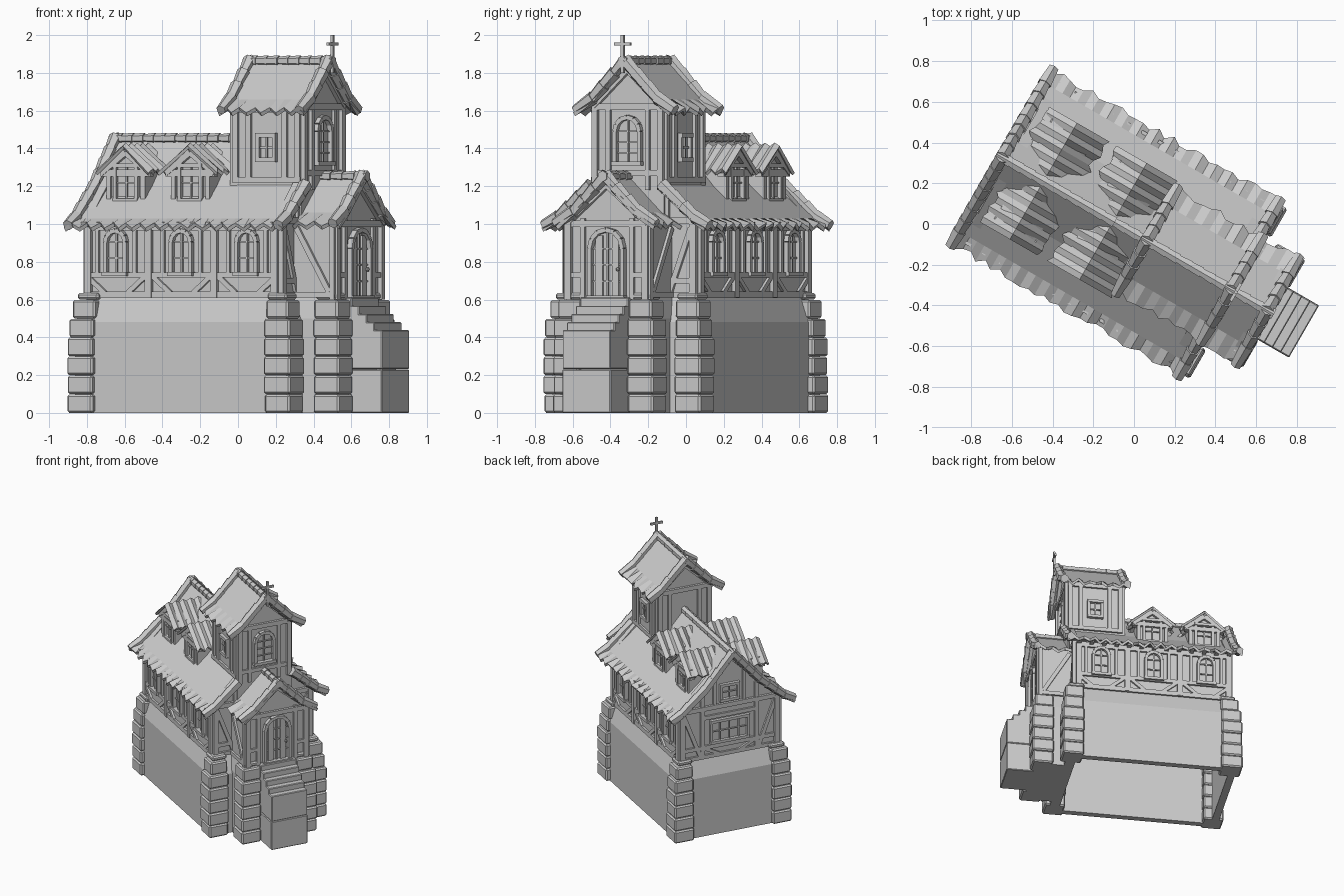
import bpy, bmesh, math, random
from mathutils import Matrix, Vector

random.seed(4)
cube = bpy.data.objects.get("Cube")
if cube:
    bpy.data.objects.remove(cube)

stone_grey = bpy.data.materials.new("plain grey")
stone_grey.use_nodes = True
GREY = (0.6, 0.6, 0.6, 1)
stone_grey.diffuse_color = GREY
stone_grey.node_tree.nodes["Principled BSDF"].inputs["Base Color"].default_value = GREY

T, R = Matrix.Translation, Matrix.Rotation
# The house stands turned on its plot
SITE = R(math.radians(-30), 4, 'Z') @ T((0, -0.04, 0))
I = Matrix.Identity(4)


def put(name, bm, bevel=0, thick=0, recalc=True):
    if recalc:
        bmesh.ops.recalc_face_normals(bm, faces=bm.faces[:])
    me = bpy.data.meshes.new(name)
    bm.to_mesh(me)
    bm.free()
    me.materials.append(stone_grey)
    ob = bpy.data.objects.new(name, me)
    bpy.context.collection.objects.link(ob)
    ob.matrix_world = SITE
    if thick:
        ob.modifiers.new("thickness", 'SOLIDIFY').thickness = thick
    if bevel:
        mod = ob.modifiers.new("worn edges", 'BEVEL')
        mod.width, mod.segments = bevel, 1
    return ob


def box(bm, x0, x1, y0, y1, z0, z1):
    M = T(((x0 + x1) / 2, (y0 + y1) / 2, (z0 + z1) / 2)) @ Matrix.Diagonal((x1 - x0, y1 - y0, z1 - z0, 1))
    bmesh.ops.create_cube(bm, size=1, matrix=M)


def wall_frame(x, y, deg):
    """Local x runs along the wall, y runs up, z points outward."""
    return T((x, y, 0)) @ R(math.radians(deg), 4, 'Z') @ R(math.pi / 2, 4, 'X')


def bar(bm, F, x0, y0, x1, y1, w=0.03, d=0.016):
    run = Vector((x1 - x0, y1 - y0))
    M = F @ T(((x0 + x1) / 2, (y0 + y1) / 2, 0)) @ R(math.atan2(run.y, run.x), 4, 'Z')
    bmesh.ops.create_cube(bm, size=1, matrix=M @ Matrix.Diagonal((run.length, w, 2 * d, 1)))


def arch(bm, F, x, z0, zs, h, d=0.026, panes=2):
    """Round-headed frame with a mullion and glazing bars."""
    for s in (-1, 1):
        bar(bm, F, x + s * h, z0, x + s * h, zs, 0.022, d)
    pts = [(x + h * math.cos(a), zs + h * math.sin(a)) for a in (math.pi * k / 6 for k in range(7))]
    for p, q in zip(pts, pts[1:]):
        bar(bm, F, *p, *q, 0.024, d)
    bar(bm, F, x - h - 0.015, z0, x + h + 0.015, z0, 0.022, d + 0.008)
    bar(bm, F, x, z0, x, zs + h, 0.01, 0.012)
    for k in range(1, panes + 1):
        z = z0 + (zs - z0) * k / panes
        bar(bm, F, x - h, z, x + h, z, 0.008, 0.01)


def square_window(bm, F, x, z0, z1, h, bars=1, d=0.022):
    for s in (-1, 1):
        bar(bm, F, x + s * h, z0, x + s * h, z1, 0.02, d)
    for z in (z0, z1):
        bar(bm, F, x - h - 0.01, z, x + h + 0.01, z, 0.022, d + 0.004)
    bar(bm, F, x - h, (z0 + z1) / 2, x + h, (z0 + z1) / 2, 0.008, 0.01)
    for k in range(1, bars + 1):
        u = x - h + 2 * h * k / (bars + 1)
        bar(bm, F, u, z0, u, z1, 0.009, 0.011)


def height(prof, d):
    for (a, za), (b, zb) in zip(prof, prof[1:]):
        if d <= b:
            return za + (zb - za) * (d - a) / (b - a)
    return prof[-1][1]


def gabled_walls(bm, x0, x1, half, z0, prof, M=I):
    top = [0.0] + [d for d, z in prof[1:] if d < half] + [half]
    pts = [(d, height(prof, d) - 0.012) for d in top]
    ring = [(-half, z0)] + [(-d, z) for d, z in reversed(pts)] + pts[1:] + [(half, z0)]
    ends = [[bm.verts.new(M @ Vector((x, y, z))) for y, z in ring] for x in (x0, x1)]
    for e in ends:
        bm.faces.new(e)
    n = len(ring)
    for k in range(n):
        bm.faces.new((ends[0][k], ends[0][(k + 1) % n], ends[1][(k + 1) % n], ends[1][k]))


def tile_sheet(bm, x0, x1, prof, pitch, inner, eave, M=I):
    """One folded sheet over the ridge whose zigzag tiles grow toward the eaves."""
    n = 2 * round((x1 - x0) / pitch)
    rows = [(-1, k) for k in range(len(prof) - 1, 0, -1)] + [(1, k) for k in range(len(prof))]
    grid = []
    for s, k in rows:
        d, z = prof[k]
        last = k == len(prof) - 1
        amp = eave if last else inner
        grid.append([bm.verts.new(M @ Vector((x0 + (x1 - x0) * i / n, s * (d + last * random.uniform(-0.022, 0.012)),
                                              z + amp * (i % 2 - 0.4)))) for i in range(n + 1)])
    for a, b in zip(grid, grid[1:]):
        for i in range(n):
            bm.faces.new((a[i], a[i + 1], b[i + 1], b[i]))


def caps(bm, p, q, r=0.038, step=0.085):
    p, q = Vector(p), Vector(q)
    n = max(1, round((q - p).length / step))
    turn = (q - p).to_track_quat('Z', 'Y').to_matrix().to_4x4()
    for k in range(n):
        mid = p.lerp(q, (k + 0.5) / n)
        bmesh.ops.create_cone(bm, cap_ends=True, segments=6, radius1=r * random.uniform(0.7, 0.85), radius2=r,
                              depth=(q - p).length / n + 0.012, matrix=T(mid) @ turn)


def roof(name, x0, x1, prof, ends, notch=None, pitch=0.085):
    """Tiled roof; beyond x = notch[0] it is left open up to y = notch[1]."""
    bm = bmesh.new()
    tile_sheet(bm, x0, x1, prof, pitch, 0, 0.028)
    if notch:
        gone = [f for f in bm.faces if f.calc_center_median().x > notch[0]
                and abs(f.calc_center_median().y) < notch[1]]
        bmesh.ops.delete(bm, geom=gone, context='FACES')
    put(name + "_tiles", bm, thick=0.022, recalc=False)
    bm = bmesh.new()
    ridge_end = notch[0] if notch else x1
    caps(bm, (x0, 0, prof[0][1] + 0.003), (ridge_end, 0, prof[0][1] + 0.003), 0.03, 0.065)
    for x in ends:
        for s in (-1, 1):
            for (d, z), (e, w) in zip(prof, prof[1:]):
                if not (notch and x > notch[0] and d < notch[1]):
                    caps(bm, (x, s * e, w + 0.006), (x, s * d, z + 0.006))
    put(name + "_edge_caps", bm)


def gable_timbers(bm, F, half, prof):
    for s in (-1, 1):
        bar(bm, F, 0, prof[0][1] - 0.04, s * half, height(prof, half) - 0.03, 0.035, 0.024)
    bar(bm, F, -half, height(prof, half) - 0.03, half, height(prof, half) - 0.03, 0.035, 0.02)


MAIN = [(0, 1.45), (0.22, 1.2), (0.42, 1.03), (0.5, 0.99)]
TOWER = [(0, 1.86), (0.2, 1.66), (0.3, 1.6)]
PORCH = [(0, 1.25), (0.2, 1.06), (0.305, 1.0)]
DORMER = [(0, 1.42), (0.175, 1.28)]
XL, XR, XC, HALF = -0.665, 0.51, -0.085, 0.4
TX0, TX1, TXC, TH = 0.12, 0.535, 0.3275, 0.215

# Stone bases with sloping tops; the main one is hollow underneath
for name, loops in (
        ("main_base", [(-0.66, 0.5, 0.395, 0.6), (-0.66, 0.5, 0.395, 0), (-0.715, 0.575, 0.445, 0),
                       (-0.715, 0.575, 0.445, 0.48), (XL, XR, HALF, 0.61)]),
        ("porch_base", [(0.55, 0.56, 0.01, 0), (0.5, 0.785, 0.275, 0), (0.5, 0.785, 0.275, 0.5), (0.5, 0.755, 0.25, 0.61)])):
    bm = bmesh.new()
    rings = [[bm.verts.new(c) for c in ((a, -h, z), (b, -h, z), (b, h, z), (a, h, z))] for a, b, h, z in loops]
    for lo, hi in zip(rings, rings[1:]):
        for k in range(4):
            bm.faces.new((lo[k], lo[(k + 1) % 4], hi[(k + 1) % 4], hi[k]))
    put(name, bm)

# Corner buttresses of stacked stones, stepping in at the top
bm = bmesh.new()
for cx, cy, sx in ((-0.672, 0.4, -1), (0.535, 0.4, 1), (0.737, 0.228, 1)):
    for sy in (-1, 1):
        for k, inset in enumerate((0, 0, 0, 0, 0.006, 0.022, 0.045)):
            h = 0.079 - inset * 0.4 + random.uniform(-0.004, 0.003)
            x, y = cx - sx * inset * 0.6, sy * (cy - inset * 0.6)
            box(bm, x - h, x + h, y - h, y + h, 0.1 * k, 0.1 * k + (0.098 if k < 6 else 0.035))
put("corner_buttresses", bm, bevel=0.01)

# Plastered walls
for name, args in (("main_walls", (XL, XR, HALF, 0.6, MAIN)), ("tower_walls", (TX0, TX1, TH, 1.0, TOWER)),
                   ("porch_walls", (0.45, 0.755, 0.25, 0.6, PORCH))):
    bm = bmesh.new()
    gabled_walls(bm, *args)
    put(name, bm)

# Long sides: posts, rails, braces and arched windows
timber, windows = bmesh.new(), bmesh.new()
for y, deg in ((-HALF, 0), (HALF, 180)):
    F = wall_frame(XC, y, deg)
    for z, w in ((0.625, 0.035), (0.73, 0.028), (0.985, 0.04)):
        bar(timber, F, -0.58, z, 0.58, z, w)
    for x in (-0.57, -0.2, 0.2, 0.57):
        bar(timber, F, x, 0.61, x, 1.0, 0.04, 0.022)
    for c in (-0.4, 0, 0.4):
        arch(windows, F, c, 0.735, 0.905, 0.06)
        for s in (-1, 1):
            bar(timber, F, c + s * 0.18, 0.725, c + s * 0.07, 0.635, 0.026)
            bar(timber, F, c + s * 0.115, 0.735, c + s * 0.115, 0.98, 0.022)
    for k in range(13):
        x = -0.57 + 0.095 * k
        bar(timber, F, x, 0.985, x, 1.01, 0.03, 0.06)

# Gable end walls of the main house
for x, deg in ((XL, -90), (XR, 90)):
    F = wall_frame(x, 0, deg)
    gable_timbers(timber, F, HALF, MAIN)
    for z in (0.625, 0.7):
        bar(timber, F, -HALF, z, HALF, z)
    for s in (-1, 1):
        bar(timber, F, s * 0.385, 0.61, s * 0.385, 1.02, 0.04, 0.022)
        bar(timber, F, s * 0.22, 0.61, s * 0.22, 1.16, 0.034)
        bar(timber, F, s * 0.37, 0.98, s * 0.24, 0.64, 0.03)
F = wall_frame(XL, 0, -90)
square_window(windows, F, 0, 0.73, 0.9, 0.15, 3)
square_window(windows, F, 0, 1.06, 1.18, 0.07, 1)
bar(timber, F, -0.22, 0.94, 0.22, 0.94)
for s in (-1, 1):
    bar(timber, F, s * 0.12, 1.0, s * 0.12, 1.28, 0.026)
    bar(timber, F, s * 0.2, 0.69, s * 0.08, 0.63, 0.024)

# Bell tower timbers and windows
for y, deg in ((-TH, 0), (TH, 180)):
    F = wall_frame(TXC, y, deg)
    bar(timber, F, -0.207, 1.235, 0.207, 1.235)
    bar(timber, F, -0.207, 1.61, 0.207, 1.61, 0.04)
    for x in (-0.19, -0.11, 0.11, 0.19):
        bar(timber, F, x, 1.22, x, 1.62, 0.03)
    square_window(windows, F, 0, 1.34, 1.47, 0.05)
for x, deg in ((TX0, -90), (TX1, 90)):
    F = wall_frame(x, 0, deg)
    gable_timbers(timber, F, TH, TOWER)
    bar(timber, F, -TH, 1.27, TH, 1.27)
    for s in (-1, 1):
        bar(timber, F, s * 0.2, 1.18, s * 0.2, 1.62, 0.034, 0.022)
        bar(timber, F, s * 0.12, 1.18, s * 0.12, 1.62, 0.026)
arch(windows, F, 0, 1.32, 1.49, 0.075, panes=3)

# Porch timbers and arched plank door
F = wall_frame(0.755, 0, 90)
gable_timbers(timber, F, 0.25, PORCH)
for s in (-1, 1):
    bar(timber, F, s * 0.235, 0.6, s * 0.235, 1.03, 0.036, 0.022)
    bar(timber, F, s * 0.15, 0.6, s * 0.15, 1.03, 0.028)
    bar(timber, F, s * 0.235, 0.73, s * 0.15, 0.73, 0.026)
    G = wall_frame(0.63, s * 0.25, 0 if s < 0 else 180)
    bar(timber, G, -0.12, 0.625, 0.12, 0.625)
    bar(timber, G, -0.1 * s, 0.64, 0.1 * s, 0.98)
    bar(timber, G, -0.12 * s, 0.6, -0.12 * s, 1.02, 0.03)
door = bmesh.new()
arch(door, F, 0, 0.61, 0.87, 0.1, d=0.03, panes=3)
for x in (-0.05, 0.05):
    bar(door, F, x, 0.62, x, 0.94, 0.042, 0.012)
bmesh.ops.create_icosphere(door, subdivisions=1, radius=0.012, matrix=F @ T((0.07, 0.76, 0.02)))
put("porch_door", door)

# Dormers on both slopes
dormer_walls, dormer_tiles = bmesh.new(), bmesh.new()
for u in (-0.49, -0.095):
    for s in (-1, 1):
        M = T((u, 0, 0)) @ R(s * math.pi / 2, 4, 'Z')
        gabled_walls(dormer_walls, 0.05, 0.285, 0.115, 1.08, DORMER, M)
        tile_sheet(dormer_tiles, 0.03, 0.33, DORMER, 0.06, 0.018, 0.024, M)
        F = M @ wall_frame(0.285, 0, 90)
        square_window(windows, F, 0, 1.125, 1.31, 0.065)
        gable_timbers(timber, F, 0.15, DORMER)
        for t in (-1, 1):
            bar(timber, F, t * 0.105, 1.1, t * 0.105, 1.32, 0.026)
put("dormer_walls", dormer_walls)
put("dormer_tiles", dormer_tiles, thick=0.018, recalc=False)
put("timber_frame", timber)
put("window_frames", windows)

# Tiled roofs; the main one stops either side of the tower front
roof("main_roof", -0.75, 0.585, MAIN, (-0.725, 0.56), notch=(0.5, 0.2))
roof("tower_roof", 0.07, 0.6, TOWER, (0.095, 0.575))
roof("porch_roof", 0.52, 0.81, PORCH, (0.78,))

# Entrance stairs
bm = bmesh.new()
box(bm, 0.74, 0.987, -0.148, 0.148, 0, 0.23)
for k in range(5):
    box(bm, 0.74, 0.8 + 0.0468 * k, -0.146, 0.146, 0.232, 0.61 - 0.043 * k)
put("entrance_stairs", bm, bevel=0.005)

# Gable cross
bm = bmesh.new()
box(bm, 0.592, 0.608, -0.008, 0.008, 1.8, 2.0)
box(bm, 0.592, 0.608, -0.05, 0.05, 1.945, 1.961)
put("roof_cross", bm)
